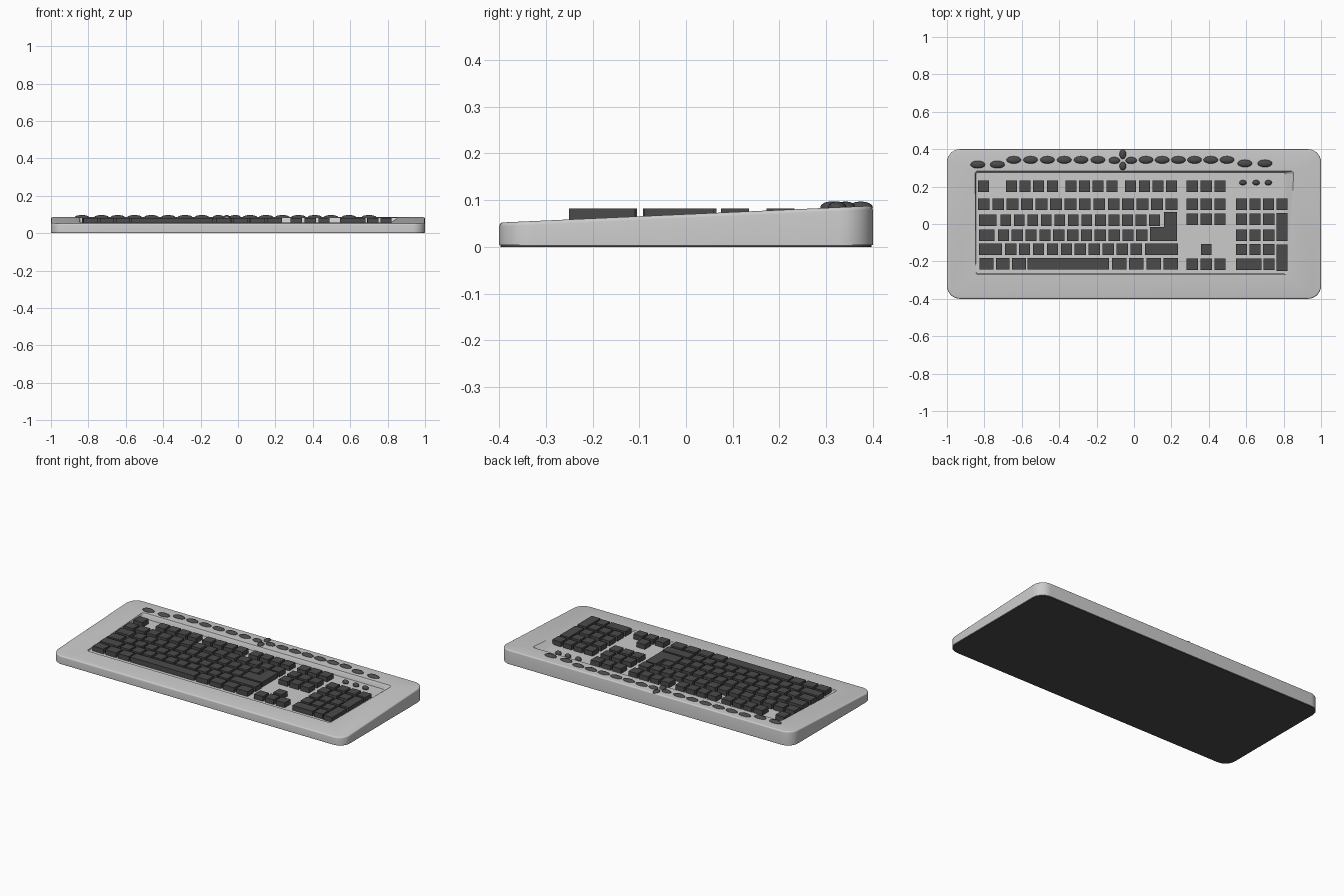
import bpy, bmesh, math

if "Cube" in bpy.data.objects:
    bpy.data.objects.remove(bpy.data.objects["Cube"])

FLOOR, KEY_TOP = 0.052, 0.082


def material(name, grey):
    m = bpy.data.materials.new(name)
    m.diffuse_color = (grey, grey, grey, 1)
    m.use_nodes = True
    m.node_tree.nodes["Principled BSDF"].inputs["Base Color"].default_value = m.diffuse_color
    return m


dark = material("dark_plastic", 0.07)


def finish(bm, name, mat=None):
    bmesh.ops.recalc_face_normals(bm, faces=bm.faces)
    me = bpy.data.meshes.new(name)
    bm.to_mesh(me)
    bm.free()
    ob = bpy.data.objects.new(name, me)
    bpy.context.collection.objects.link(ob)
    if mat:
        me.materials.append(mat)
    return ob


def loft(bm, rings):
    loops = [[bm.verts.new(p) for p in r] for r in rings]
    n = len(loops[0])
    for a, b in zip(loops, loops[1:]):
        for i in range(n):
            j = (i + 1) % n
            bm.faces.new((a[i], a[j], b[j], b[i]))
    bm.faces.new(loops[0][::-1])
    bm.faces.new(loops[-1])


def rounded_rect(x0, x1, y0, y1, r, z, seg=8):
    pts = []
    for k, (cx, cy) in enumerate([(x1 - r, y1 - r), (x0 + r, y1 - r),
                                  (x0 + r, y0 + r), (x1 - r, y0 + r)]):
        for i in range(seg + 1):
            a = math.pi / 2 * (k + i / seg)
            x, y = cx + r * math.cos(a), cy + r * math.sin(a)
            pts.append((x, y, z(y) if callable(z) else z))
    return pts


def deck(y):
    return 0.052 + (y + 0.4) * 0.045


# wedge-shaped case with softened top edge
bm = bmesh.new()
rings = [rounded_rect(-1, 1, -0.4, 0.4, 0.07, 0.004)]
for i in range(5):
    a = math.pi / 2 * i / 4
    d = 0.008 * (1 - math.cos(a))
    drop = 0.008 * (1 - math.sin(a))
    rings.append(rounded_rect(-1 + d, 1 - d, -0.4 + d, 0.4 - d, 0.07 - d,
                              lambda y, drop=drop: deck(y) - drop))
loft(bm, rings)
case = finish(bm, "case")

# key well: steep at left and back, sloping at right and front
bm = bmesh.new()
loft(bm, [rounded_rect(-0.845, 0.81, -0.265, 0.275, 0.012, FLOOR),
          rounded_rect(-0.848, 0.845, -0.285, 0.28, 0.016, 0.075),
          rounded_rect(-0.855, 0.87, -0.295, 0.29, 0.02, 0.095)])
cutter = finish(bm, "key_well_cutter")
cutter.hide_render = True
mod = case.modifiers.new("key_well", 'BOOLEAN')
mod.operation, mod.solver, mod.object = 'DIFFERENCE', 'EXACT', cutter
bpy.context.view_layer.objects.active = case
case.select_set(True)
bpy.ops.object.modifier_apply(modifier=mod.name)
bpy.ops.object.shade_smooth_by_angle(angle=math.radians(30))
bpy.data.objects.remove(cutter)

# dark bottom plate
bm = bmesh.new()
loft(bm, [rounded_rect(-0.997, 0.997, -0.397, 0.397, 0.067, z) for z in (0, 0.004)])
finish(bm, "bottom_plate", dark)


# keys
def prism(bm, outline):
    loft(bm, [[(x, y, z) for x, y in outline] for z in (FLOOR - 0.002, KEY_TOP)])


def key(bm, x0, x1, y0, y1):
    prism(bm, [(x0, y0), (x1, y0), (x1, y1), (x0, y1)])


def run(bm, x0, x1, count, y, h=0.06, gap=0.014):
    pitch = (x1 - x0 + gap) / count
    for i in range(count):
        a = x0 + i * pitch
        key(bm, a, a + pitch - gap, y - h / 2, y + h / 2)


ROWS = [0.202, 0.105, 0.02, -0.06, -0.135, -0.212]

# function row
bm = bmesh.new()
run(bm, -0.835, -0.775, 1, ROWS[0])
for x in (-0.685, -0.367, -0.047):
    run(bm, x, x + 0.278, 4, ROWS[0])
finish(bm, "function_keys", dark)

# main block
bm = bmesh.new()
run(bm, -0.835, 0.232, 14, ROWS[1])
run(bm, -0.83, -0.735, 1, ROWS[2])
run(bm, -0.715, 0.138, 12, ROWS[2])
run(bm, -0.83, -0.745, 1, ROWS[3])
run(bm, -0.728, 0.072, 11, ROWS[3])
run(bm, -0.83, -0.705, 1, ROWS[4])
run(bm, -0.69, 0.042, 10, ROWS[4])
run(bm, 0.058, 0.235, 1, ROWS[4])
run(bm, -0.825, -0.578, 3, ROWS[5])
run(bm, -0.57, -0.133, 1, ROWS[5])
run(bm, -0.117, 0.235, 4, ROWS[5])
prism(bm, [(0.085, -0.092), (0.23, -0.092), (0.23, 0.065), (0.16, 0.065),
           (0.16, -0.015), (0.085, -0.015)])
finish(bm, "main_keys", dark)

# navigation and arrow keys
bm = bmesh.new()
for y in (0.202, 0.105, 0.025, -0.215):
    run(bm, 0.282, 0.49, 3, y)
run(bm, 0.357, 0.415, 1, -0.137)
finish(bm, "navigation_keys", dark)

# number pad
bm = bmesh.new()
run(bm, 0.545, 0.82, 4, 0.105)
for y in (0.025, -0.06, -0.137):
    run(bm, 0.545, 0.75, 3, y)
run(bm, 0.545, 0.682, 1, -0.215)
run(bm, 0.693, 0.75, 1, -0.215)
key(bm, 0.762, 0.82, -0.09, 0.06)
key(bm, 0.762, 0.82, -0.25, -0.11)
finish(bm, "number_pad_keys", dark)


# domed buttons and indicator lights
def dome(name, x, y, z, rx, ry, rz):
    bm = bmesh.new()
    bmesh.ops.create_uvsphere(bm, u_segments=24, v_segments=12, radius=1)
    for v in bm.verts:
        v.co = (x + v.co.x * rx, y + v.co.y * ry, z + v.co.z * rz)
    for f in bm.faces:
        f.smooth = True
    finish(bm, name, dark)


domes = [(-0.835, 0.318), (-0.73, 0.318), (0.593, 0.324), (0.70, 0.324)]
domes += [(-0.643 + i * 0.09, 0.343) for i in range(6)]
domes += [(0.064 + i * 0.0866, 0.343) for i in range(6)]
for x, y in domes:
    dome("media_button", x, y, 0.084, 0.039, 0.02, 0.013)
for x, y, rx, ry in [(-0.105, 0.34, 0.03, 0.018), (-0.015, 0.34, 0.03, 0.018),
                     (-0.06, 0.374, 0.018, 0.026), (-0.06, 0.31, 0.018, 0.022)]:
    dome("direction_button", x, y, 0.085, rx, ry, 0.012)
for x in (0.582, 0.653, 0.718):
    dome("indicator_light", x, 0.221, 0.058, 0.019, 0.014, 0.014)
